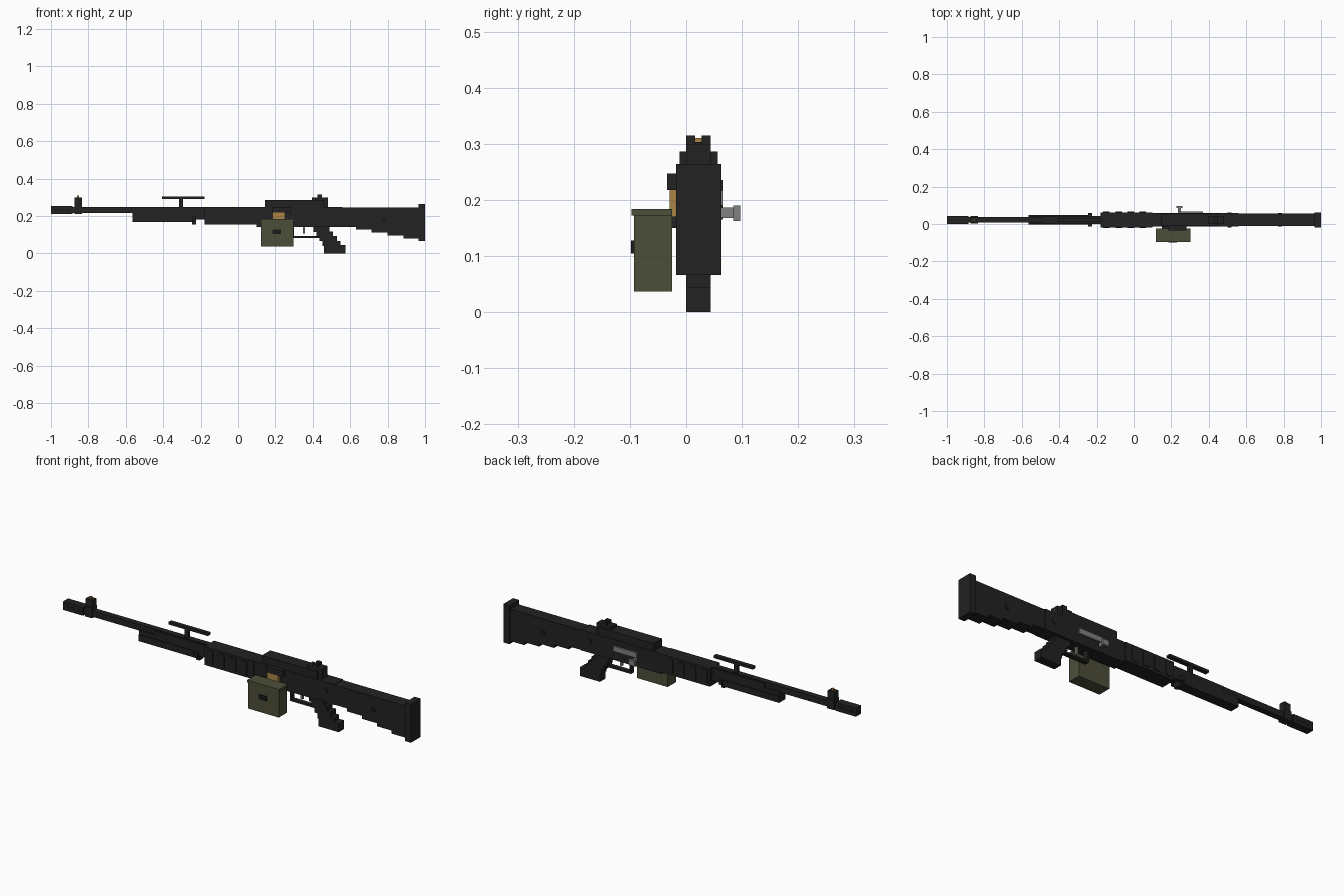
import bpy
import bmesh

cube = bpy.data.objects.get("Cube")
if cube:
    bpy.data.objects.remove(cube, do_unlink=True)


def material(name, red, green, blue):
    mat = bpy.data.materials.new(name)
    mat.use_nodes = True
    colour = (red, green, blue, 1)
    mat.diffuse_color = colour
    mat.node_tree.nodes["Principled BSDF"].inputs["Base Color"].default_value = colour
    return mat


def box(name, mat, start, end, bottom, top, half, centre=0.022):
    """Block from start to end along the gun, half is half its width."""
    bm = bmesh.new()
    low = (start, centre - half, bottom)
    high = (end, centre + half, top)
    for vert in bmesh.ops.create_cube(bm, size=1)["verts"]:
        vert.co = [(a + b) / 2 + c * (b - a) for c, a, b in zip(vert.co, low, high)]
    mesh = bpy.data.meshes.new(name)
    bm.to_mesh(mesh)
    bm.free()
    mesh.materials.append(mat)
    obj = bpy.data.objects.new(name, mesh)
    bpy.context.collection.objects.link(obj)


BLACK = material("gun_black", 0.016, 0.016, 0.016)
DARK = material("dark_recess", 0.01, 0.01, 0.01)
OLIVE = material("olive_green", 0.073, 0.077, 0.041)
BRASS = material("brass", 0.4, 0.23, 0.06)
STEEL = material("steel_grey", 0.22, 0.22, 0.22)

# Shared heights and half widths
DECK = 0.247
BELLY = 0.142
SLIM = 0.015
MEDIUM = 0.022
WIDE = 0.036

# Barrel and muzzle
box("barrel", BLACK, start=-0.9, end=-0.1, bottom=0.216, top=DECK, half=SLIM)
box("muzzle", BLACK, start=-1, end=-0.885, bottom=0.21, top=0.253, half=0.021)
for i in range(3):
    slot = -0.98 + i * 0.03
    box("muzzle_slot", DARK, start=slot, end=slot + 0.02, bottom=0.226, top=0.238, half=MEDIUM)

# Front sight with bead
box("front_sight_base", BLACK, start=-0.875, end=-0.835, bottom=0.21, top=0.262, half=0.02)
box("front_sight_post", BLACK, start=-0.875, end=-0.835, bottom=DECK, top=0.3, half=SLIM)
box("front_sight_bead", BRASS, start=-0.86, end=-0.85, bottom=0.3, top=0.31, half=0.006)

# Gas tube under the barrel
box("gas_tube", BLACK, start=-0.565, end=-0.1, bottom=0.18, top=0.222, half=MEDIUM)
box("lower_rail", BLACK, start=-0.565, end=-0.24, bottom=0.167, top=0.2, half=0.026)
box("upper_sleeve", BLACK, start=-0.48, end=-0.1, bottom=0.2, top=0.243, half=MEDIUM)
box("barrel_clamp", BLACK, start=-0.245, end=-0.225, bottom=0.175, top=0.2, half=WIDE)
box("clamp_foot", BLACK, start=-0.245, end=-0.225, bottom=0.153, top=0.18, half=SLIM)

# Carry handle
box("carry_handle", BLACK, start=-0.405, end=-0.18, bottom=0.29, top=0.303, half=0.011)
box("carry_handle_post", BLACK, start=-0.315, end=-0.295, bottom=0.24, top=0.292, half=0.009)

# Handguard with raised panels on both sides
box("handguard", BLACK, start=-0.18, end=0.1, bottom=0.153, top=DECK, half=0.04)
for i in range(4):
    panel = -0.165 + i * 0.065
    box("handguard_panel", BLACK, start=panel, end=panel + 0.035,
        bottom=0.165, top=0.235, half=0.044)

# Receiver and top cover
box("receiver", BLACK, start=0.1, end=0.56, bottom=BELLY, top=DECK, half=WIDE)
box("receiver_pin", BLACK, start=0.5, end=0.52, bottom=0.19, top=0.21, half=0.04)
box("top_cover", BLACK, start=0.145, end=0.46, bottom=0.24, top=0.286, half=0.034)
box("cover_hinge", BLACK, start=0.45, end=0.48, bottom=0.24, top=0.28, half=MEDIUM)

# Notched rear sight
box("rear_sight_base", BLACK, start=0.395, end=0.48, bottom=0.28, top=0.3, half=MEDIUM)
for side in (-1, 1):
    box("rear_sight_ear", BLACK, start=0.425, end=0.45, bottom=0.29, top=0.315,
        half=0.008, centre=MEDIUM + side * 0.014)

# Belt feed on the near side
box("feed_cover", BLACK, start=0.185, end=0.28, bottom=0.218, top=DECK, half=0.02, centre=-0.014)
box("cartridge_belt", BRASS, start=0.185, end=0.25, bottom=0.17, top=0.22, half=SLIM, centre=-0.014)

# Ammunition box
box("ammo_box", OLIVE, start=0.122, end=0.298, bottom=0.037, top=0.175, half=0.034, centre=-0.059)
box("ammo_box_lid", OLIVE, start=0.118, end=0.302, bottom=0.172, top=0.184, half=WIDE, centre=-0.061)
box("ammo_box_latch", DARK, start=0.185, end=0.23, bottom=0.104, top=0.128, half=0.003, centre=-0.095)
box("ammo_box_mount", BLACK, start=0.15, end=0.27, bottom=0.15, top=0.17, half=0.01, centre=-0.017)

# Charging handle on the far side
box("bolt_slot", STEEL, start=0.235, end=0.37, bottom=0.19, top=0.217, half=0.008, centre=0.058)
box("charging_rod", STEEL, start=0.235, end=0.25, bottom=0.168, top=0.186, half=0.02, centre=0.07)
box("charging_knob", STEEL, start=0.226, end=0.26, bottom=0.162, top=0.19, half=0.006, centre=0.091)

# Trigger and guard
box("trigger_guard", BLACK, start=0.29, end=0.45, bottom=0.082, top=0.092, half=0.012)
box("trigger_guard_post", BLACK, start=0.29, end=0.3, bottom=0.082, top=0.15, half=0.012)
box("trigger", STEEL, start=0.347, end=0.358, bottom=0.105, top=0.15, half=0.006)

# Pistol grip, stepping backwards on the way down
for i in range(4):
    ceiling = BELLY - i * 0.025
    box("grip_step", BLACK, start=0.405 + i * 0.016, end=0.49 + i * 0.019,
        bottom=ceiling - 0.027, top=ceiling, half=MEDIUM)
box("grip_foot", BLACK, start=0.46, end=0.575, bottom=0, top=0.045, half=MEDIUM)

# Stock, deepening in steps towards the butt
length = 0.085
for i in range(5):
    front = 0.545 + i * length
    box("stock_step", BLACK, start=front, end=front + length,
        bottom=BELLY - i * 0.0155, top=0.244, half=0.033)
box("sling_stud", DARK, start=0.77, end=0.79, bottom=0.165, top=0.185, half=WIDE)
box("butt_plate", BLACK, start=0.965, end=1, bottom=0.066, top=0.264, half=0.04)
